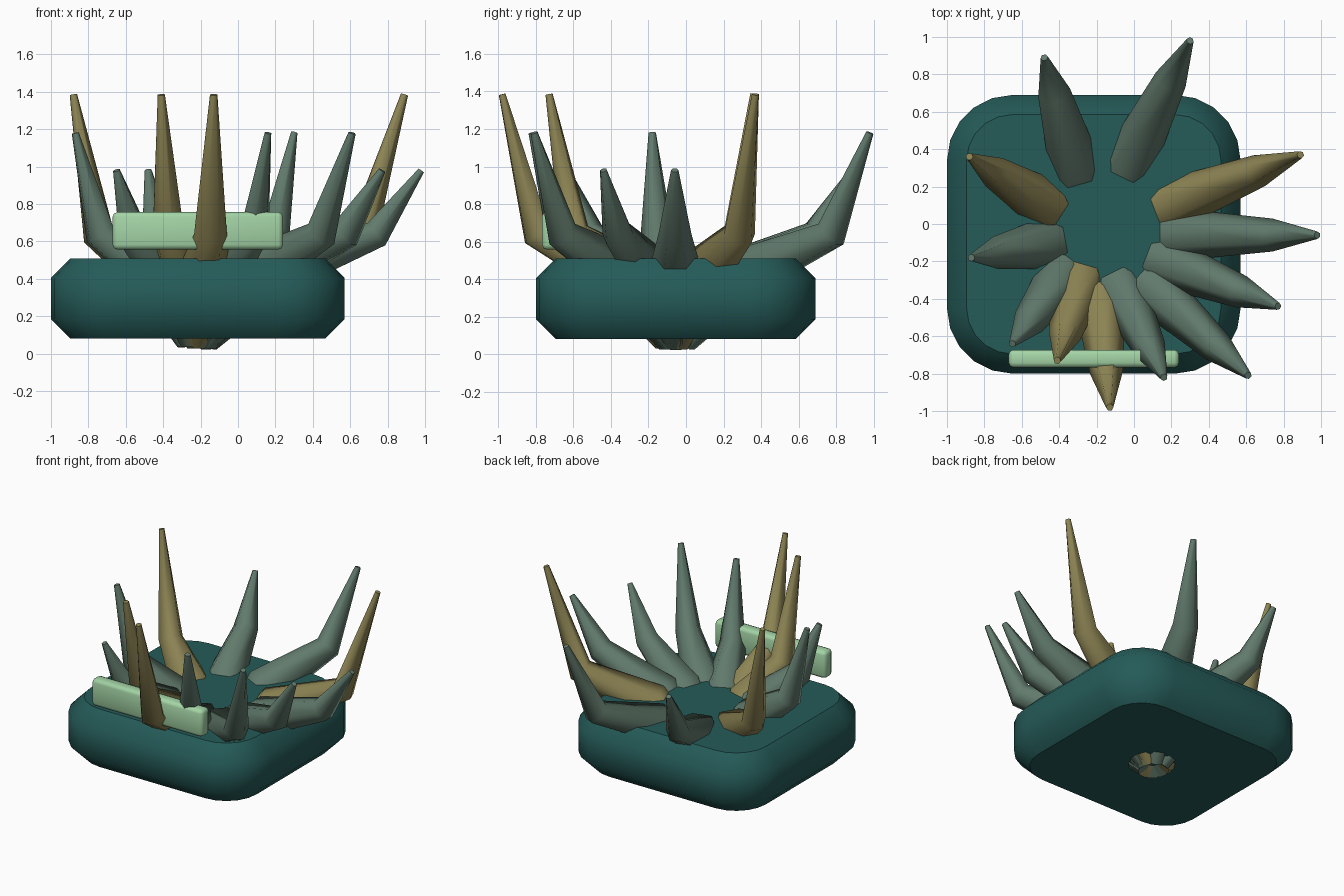
import bpy, bmesh, math
from mathutils import Vector

if "Cube" in bpy.data.objects:
    bpy.data.objects.remove(bpy.data.objects["Cube"])


def material(name, color):
    m = bpy.data.materials.new(name)
    m.use_nodes = True
    m.diffuse_color = (*color, 1)
    bsdf = next(n for n in m.node_tree.nodes if n.type == "BSDF_PRINCIPLED")
    bsdf.inputs["Base Color"].default_value = (*color, 1)
    return m


teal = material("dark teal", (0.018, 0.105, 0.098))
mint = material("pale mint", (0.37, 0.66, 0.38))
olive = material("olive", (0.27, 0.235, 0.09))
sage = material("sage green", (0.12, 0.195, 0.15))


def loft(name, rings, mat, sharp_angle):
    """Skin a list of equal point rings, cap both ends and smooth the sides."""
    bm = bmesh.new()
    rows = [[bm.verts.new(p) for p in ring] for ring in rings]
    n = len(rows[0])
    for a, b in zip(rows, rows[1:]):
        for i in range(n):
            j = (i + 1) % n
            bm.faces.new((a[i], a[j], b[j], b[i])).smooth = True
    caps = [bm.faces.new(rows[0][::-1]), bm.faces.new(rows[-1])]
    bmesh.ops.recalc_face_normals(bm, faces=bm.faces)
    for e in bm.edges:
        e.smooth = e.calc_face_angle(0) < sharp_angle
    for cap in caps:
        for e in cap.edges:
            e.smooth = False
    me = bpy.data.meshes.new(name)
    bm.to_mesh(me)
    bm.free()
    me.materials.append(mat)
    ob = bpy.data.objects.new(name, me)
    bpy.context.collection.objects.link(ob)
    return ob


# Pot: rounded square with bevelled rims
CX, CY = -0.215, -0.055
HX, HY, CORNER, RIM = 0.785, 0.745, 0.35, 0.105


def rounded_ring(z, inset, steps=5):
    pts = []
    for q, (sx, sy) in enumerate([(1, 1), (-1, 1), (-1, -1), (1, -1)]):
        for k in range(steps + 1):
            a = math.pi / 2 * (q + k / steps)
            r = CORNER - inset
            pts.append((CX + sx * (HX - CORNER) + r * math.cos(a),
                        CY + sy * (HY - CORNER) + r * math.sin(a), z))
    return pts


loft("pot", [rounded_ring(0.08, RIM), rounded_ring(0.08 + RIM, 0),
             rounded_ring(0.51 - RIM, 0), rounded_ring(0.51, RIM)],
     teal, math.radians(60))


# Leaves: six-sided tapering blades that lean out and then bend upward
def leaf(name, x, y, top, mat):
    out = Vector((x - CX, y - CY, 0))
    reach = out.length
    out.normalize()
    side = Vector((-out.y, out.x, 0))
    stations = [(0.06, 0.06, 0.06), (0.38 * reach, 0.45, 0.14),
                (0.8 * reach, 0.64, 0.088), (reach, top, 0.02)]
    path = [Vector((CX, CY, z)) + out * d for d, z, r in stations]
    rings = []
    for i, p in enumerate(path):
        t = Vector()
        if i > 0:
            t += (p - path[i - 1]).normalized()
        if i < len(path) - 1:
            t += (path[i + 1] - p).normalized()
        up = t.normalized().cross(side)
        r = stations[i][2]
        rings.append([p + r * (side * math.cos(k * math.pi / 3)
                               + up * math.sin(k * math.pi / 3))
                      for k in range(6)])
    loft(name, rings, mat, math.radians(65))


SHORT, MID, TALL = 0.98, 1.18, 1.385
tips = [(-0.48, 0.89, SHORT), (0.30, 0.98, MID), (0.89, 0.37, TALL),
        (0.98, -0.06, SHORT), (0.77, -0.44, SHORT), (0.61, -0.81, MID),
        (0.16, -0.82, MID), (-0.13, -0.98, TALL), (-0.41, -0.73, TALL),
        (-0.65, -0.64, SHORT), (-0.87, -0.18, MID), (-0.88, 0.36, TALL)]
for i, (x, y, top) in enumerate(tips):
    leaf(f"leaf_{i + 1}", x, y, top, olive if top == TALL else sage)

# Label bar across the front, with softened edges
bm = bmesh.new()
bmesh.ops.create_cube(bm, size=1)
bmesh.ops.scale(bm, vec=(0.91, 0.095, 0.2), verts=bm.verts)
bmesh.ops.bevel(bm, geom=bm.edges[:], offset=0.025, segments=2,
                profile=0.5, affect="EDGES")
for f in bm.faces:
    f.smooth = True
me = bpy.data.meshes.new("label_bar")
bm.to_mesh(me)
bm.free()
me.materials.append(mint)
bar = bpy.data.objects.new("label_bar", me)
bar.location = (CX, -0.72, 0.657)
bpy.context.collection.objects.link(bar)
